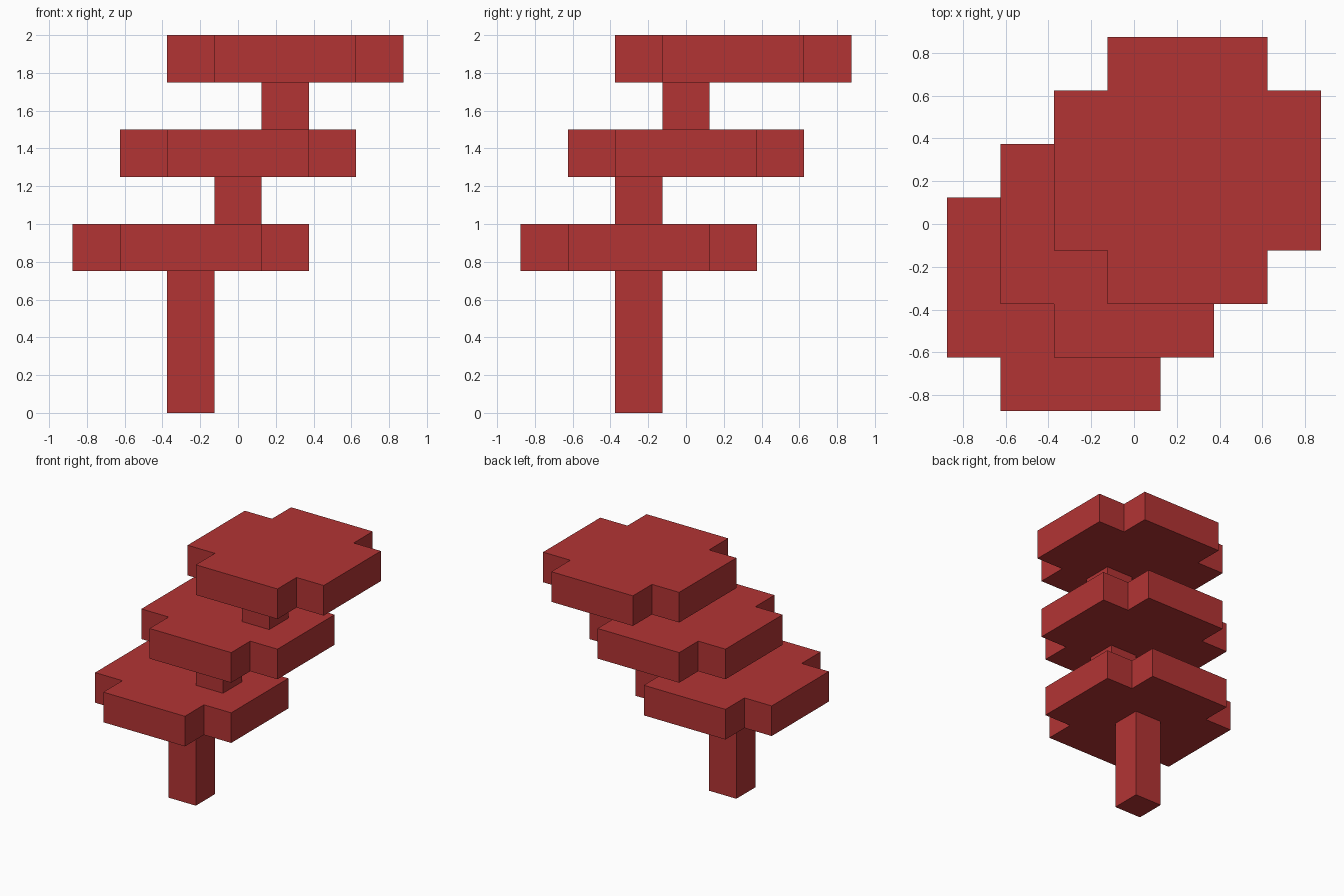
import bpy
import bmesh

cube = bpy.data.objects.get("Cube")
if cube:
    bpy.data.objects.remove(cube, do_unlink=True)

U = 0.25  # block size

red = bpy.data.materials.new("red")
red.use_nodes = True
colour = (0.45, 0.034, 0.034, 1)
red.diffuse_color = colour
red.node_tree.nodes["Principled BSDF"].inputs["Base Color"].default_value = colour


def prism(name, outline, centre, z, height):
    """Extrude a flat outline, given in blocks, upwards from z."""
    bm = bmesh.new()
    verts = [bm.verts.new((x * U, y * U, 0)) for x, y in outline]
    base = bm.faces.new(verts)
    top = bmesh.ops.extrude_face_region(bm, geom=[base])["geom"]
    moved = [v for v in top if isinstance(v, bmesh.types.BMVert)]
    bmesh.ops.translate(bm, verts=moved, vec=(0, 0, height * U))
    bmesh.ops.recalc_face_normals(bm, faces=bm.faces)
    mesh = bpy.data.meshes.new(name)
    bm.to_mesh(mesh)
    bm.free()
    mesh.materials.append(red)
    obj = bpy.data.objects.new(name, mesh)
    obj.location = (centre[0] * U, centre[1] * U, z * U)
    bpy.context.collection.objects.link(obj)


# Square post and square-with-notched-corners outlines
square = [(-0.5, -0.5), (0.5, -0.5), (0.5, 0.5), (-0.5, 0.5)]
notched = []
for sx, sy in ((1, 1), (-1, 1), (-1, -1), (1, -1)):
    corner = [(2.5 * sx, 1.5 * sy), (1.5 * sx, 1.5 * sy), (1.5 * sx, 2.5 * sy)]
    notched += corner if sx * sy > 0 else corner[::-1]

# Trunk segments, each carrying a leaf layer
prism("lower_trunk", square, (-1, -1), 0, 3)
prism("middle_trunk", square, (0, -1), 4, 1)
prism("upper_trunk", square, (1, 0), 6, 1)

# Leaf layers stepping diagonally up
for i, level in enumerate(("lower", "middle", "upper")):
    prism(level + "_leaf_layer", notched, (i - 1, i - 1), 3 + 2 * i, 1)
